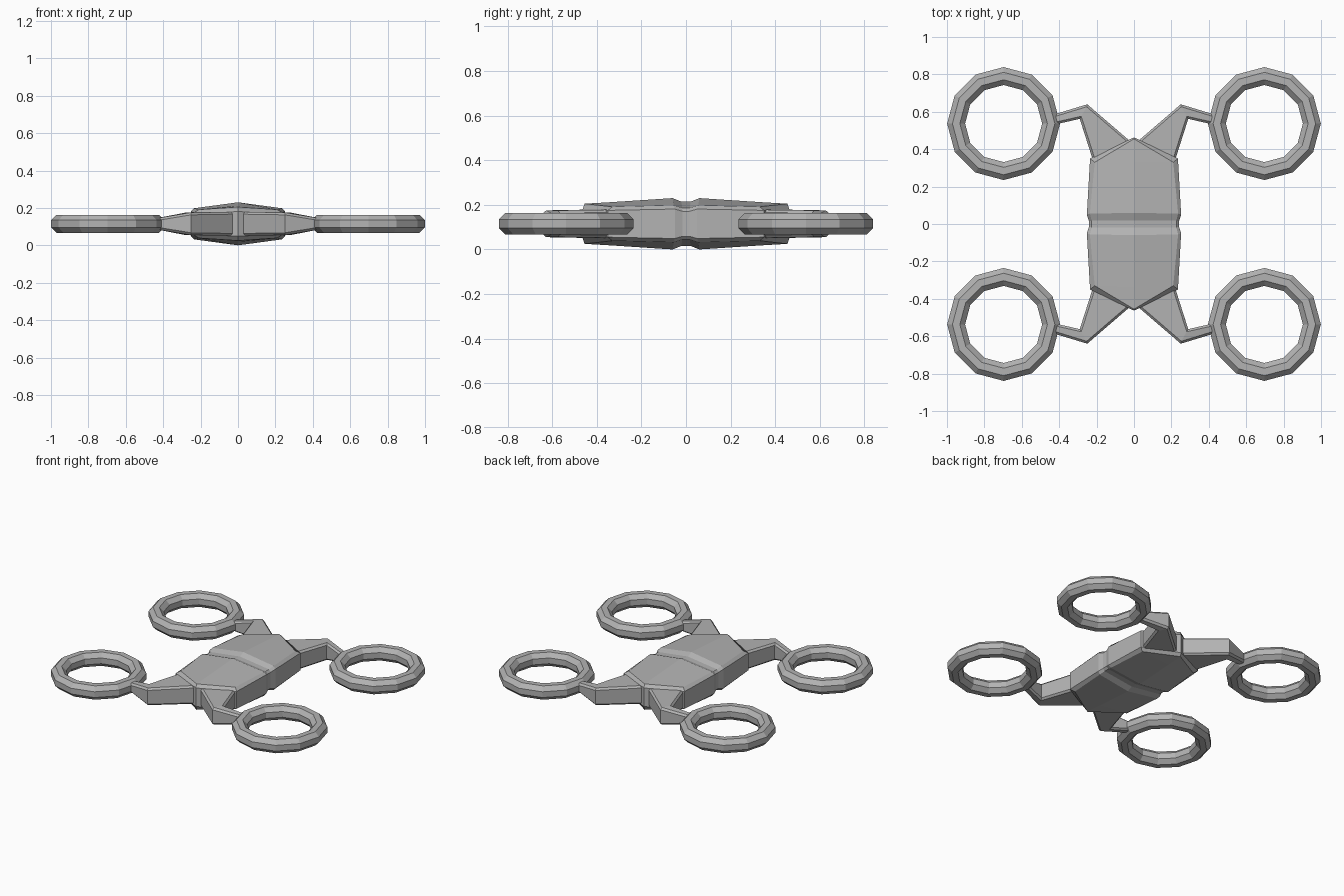
import bpy, bmesh, math
from mathutils import Vector

if "Cube" in bpy.data.objects:
    bpy.data.objects.remove(bpy.data.objects["Cube"])

MID = 0.115  # height of the horizontal symmetry plane

grey = bpy.data.materials.new("plain_grey")
grey.diffuse_color = (0.45, 0.45, 0.45, 1)
grey.use_nodes = True
grey.node_tree.nodes["Principled BSDF"].inputs["Base Color"].default_value = grey.diffuse_color


def finish(bm, name):
    bmesh.ops.remove_doubles(bm, verts=bm.verts, dist=0.0005)
    bmesh.ops.recalc_face_normals(bm, faces=bm.faces)
    mesh = bpy.data.meshes.new(name)
    bm.to_mesh(mesh)
    bm.free()
    mesh.materials.append(grey)
    obj = bpy.data.objects.new(name, mesh)
    bpy.context.collection.objects.link(obj)
    return obj


def loft(loops, closed=False, caps=False):
    """Skin a list of equal-length point loops."""
    bm = bmesh.new()
    rows = [[bm.verts.new(p) for p in loop] for loop in loops]
    n = len(rows[0])
    pairs = list(zip(rows, rows[1:]))
    if closed:
        pairs.append((rows[-1], rows[0]))
    for a, b in pairs:
        for i in range(n):
            j = (i + 1) % n
            bm.faces.new((a[i], a[j], b[j], b[i]))
    if caps:
        bm.faces.new(rows[0])
        bm.faces.new(rows[-1])
    return bm


# Body: each station gives (x, y, half height) for ridge, shoulder and side
half_body = [
    ((0, 0.455, 0.09), (0, 0.455, 0.09), (0, 0.463, 0.065)),
    ((0, 0.335, 0.097), (0.21, 0.33, 0.076), (0.235, 0.35, 0.060)),
    ((0, 0.06, 0.115), (0.236, 0.055, 0.083), (0.252, 0.05, 0.066)),
    ((0, 0.02, 0.099), (0.226, 0.018, 0.071), (0.241, 0.016, 0.056)),
]


def section(station, sy):
    r, s, e = station
    right = [(s[0], s[1], s[2]), (e[0], e[1], e[2]),
             (e[0], e[1], -e[2]), (s[0], s[1], -s[2])]
    left = [(-x, y, h) for x, y, h in reversed(right)]
    pts = [r] + right + [(r[0], r[1], -r[2])] + left
    return [(x, y * sy, MID + h) for x, y, h in pts]


body = loft([section(s, 1) for s in half_body]
            + [section(s, -1) for s in reversed(half_body)])
finish(body, "body")

# Arm stations: outer xy, inner xy, half height
arm_path = [
    ((0.0, 0.425), (0.20, 0.28), 0.064),
    ((0.25, 0.64), (0.29, 0.562), 0.060),
    ((0.44, 0.582), (0.44, 0.528), 0.029),
]


def make_arm(sx, sy, name):
    loops = []
    for o, i, h in arm_path:
        loops.append([(p[0] * sx, p[1] * sy, MID + z)
                      for p, z in ((o, h), (i, h), (i, -h), (o, -h))])
    bm = loft(loops, caps=True)
    bmesh.ops.recalc_face_normals(bm, faces=bm.faces)
    # chamfer the four long edges
    long_edges = [e for e in bm.edges
                  if abs(e.verts[0].co.x - e.verts[1].co.x) > 0.1
                  and len(set((v.co.z > MID) for v in e.verts)) == 1
                  and (e.verts[0].co - e.verts[1].co).length > 0.1]
    keep = [e for e in long_edges if e.calc_face_angle(0) > math.radians(60)
            and not all(abs(abs(v.co.x) - 0.44) < 0.001 for v in e.verts)
            and not all(abs(v.co.x) < 0.21 for v in e.verts)]
    inner = [e for e in bm.edges if e not in keep
             and {round(abs(v.co.x), 2) for v in e.verts} == {0.20, 0.29}
             and (e.verts[0].co.z > MID) == (e.verts[1].co.z > MID)]
    bmesh.ops.bevel(bm, geom=keep + inner, offset=0.012, segments=1,
                    affect='EDGES', clamp_overlap=True)
    finish(bm, name)


# Rotor guard: twelve-sided ring with an octagonal tube
def make_ring(sx, sy, name):
    centre = Vector((0.697 * sx, 0.537 * sy, MID))
    major, minor = 0.254, 0.048 / math.cos(math.pi / 8)
    loops = []
    for k in range(12):
        a = math.tau * k / 12
        loop = []
        for m in range(8):
            t = math.tau * (m + 0.5) / 8
            r = major + minor * math.cos(t)
            loop.append(centre + Vector((r * math.cos(a), r * math.sin(a),
                                         minor * math.sin(t))))
        loops.append(loop)
    finish(loft(loops, closed=True), name)


for sy, end in ((-1, "front"), (1, "back")):
    for sx, side in ((-1, "left"), (1, "right")):
        make_arm(sx, sy, f"{end}_{side}_arm")
        make_ring(sx, sy, f"{end}_{side}_rotor_guard")
